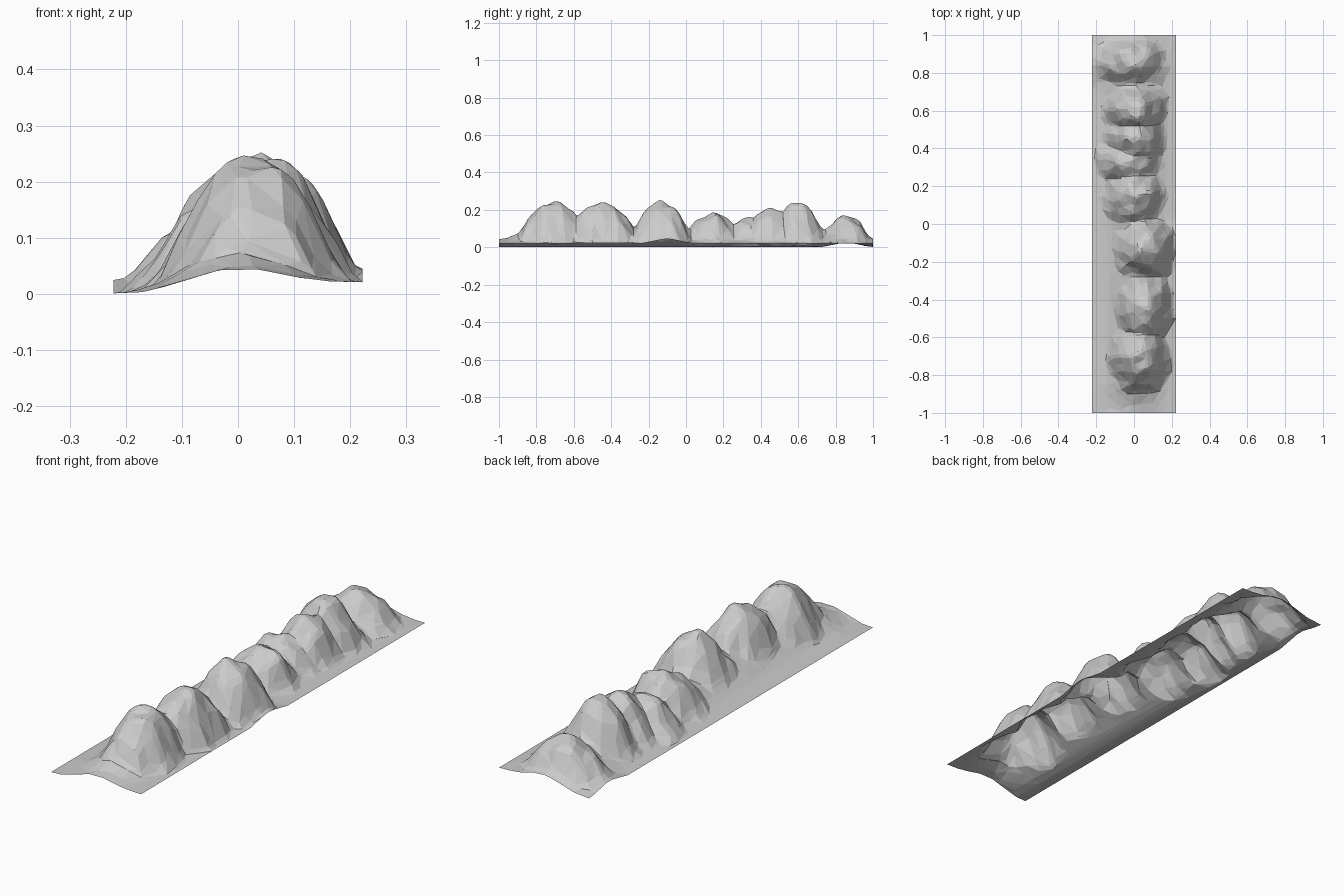
import bpy, math
from mathutils import Vector, noise

if "Cube" in bpy.data.objects:
    bpy.data.objects.remove(bpy.data.objects["Cube"])

HALF_X, HALF_Y = 0.222, 1.0
NX, NY = 36, 150

# Boulders along the ridge: centre x, centre y, peak, half width, half length
BOULDERS = [
    (0.03, -0.71, 0.246, 0.155, 0.200),
    (0.05, -0.45, 0.243, 0.150, 0.210),
    (0.055, -0.135, 0.243, 0.160, 0.175),
    (0.005, 0.145, 0.188, 0.155, 0.160),
    (-0.02, 0.33, 0.165, 0.160, 0.125),
    (0.01, 0.46, 0.210, 0.150, 0.170),
    (0.01, 0.60, 0.240, 0.155, 0.155),
    (-0.01, 0.86, 0.168, 0.180, 0.140),
]


def ease(a, b, v):
    t = min(1, max(0, (v - a) / (b - a)))
    return t * t * (3 - 2 * t)


def blend_max(a, b, k):
    h = max(0, k - abs(a - b)) / k
    return max(a, b) + h * h * k / 4


def ground(x, y):
    # gentle skirt, higher along the middle and tilted up to the right
    base = 0.004 + 0.021 * ease(-0.22, 0.1, x)
    ridge = 0.030 + 0.045 * (1 - ease(0.82, 1.0, abs(y)))
    swell = 0.024 * math.exp(-((y - 0.86) / 0.09) ** 2) * ease(0.1, -0.2, x)
    bump = 0.022 * math.exp(-((y + 0.1) / 0.08) ** 2) * ease(0.05, 0.22, x)
    return base + ridge * math.exp(-((x + 0.01) / 0.11) ** 2) + swell + bump


def height(x, y):
    wob = noise.noise(Vector((x * 9, y * 9, 2.0)))
    wob += 0.6 * noise.noise(Vector((x * 18, y * 18, 5.0)))
    rocks = -1
    for cx, cy, h, rx, ry in BOULDERS:
        r = math.hypot((x - cx) / rx, (y - cy) / ry) * (1 + 0.13 * wob)
        rocks = max(rocks, h * (1 - r ** 2.1 * 0.88))
    z = blend_max(ground(x, y), rocks, 0.06)
    fade = min(1, max(0, (z - 0.03) / 0.1))
    # fade to the clean border of the sheet
    edge = ease(1.0, 0.93, abs(y)) * ease(0.222, 0.19, abs(x))
    z = ground(x, y) + (z - ground(x, y)) * (0.45 + 0.55 * edge)
    return z + fade * edge * 0.022 * noise.noise(Vector((x * 15, y * 15, 7.0)))


# Rock ridge sheet
verts = []
for j in range(NY + 1):
    for i in range(NX + 1):
        x = HALF_X * (2 * i / NX - 1)
        y = HALF_Y * (2 * j / NY - 1)
        verts.append((x, y, height(x, y)))
low = min(v[2] for v in verts)
verts = [(x, y, z - low) for x, y, z in verts]

faces = []
for j in range(NY):
    for i in range(NX):
        a = j * (NX + 1) + i
        faces.append((a, a + 1, a + NX + 2, a + NX + 1))

mesh = bpy.data.meshes.new("rock_ridge")
mesh.from_pydata(verts, [], faces)
mesh.update()
ridge = bpy.data.objects.new("rock_ridge", mesh)
bpy.context.collection.objects.link(ridge)

# Reduce to irregular low-poly facets
dec = ridge.modifiers.new("facets", 'DECIMATE')
dec.ratio = 0.11
